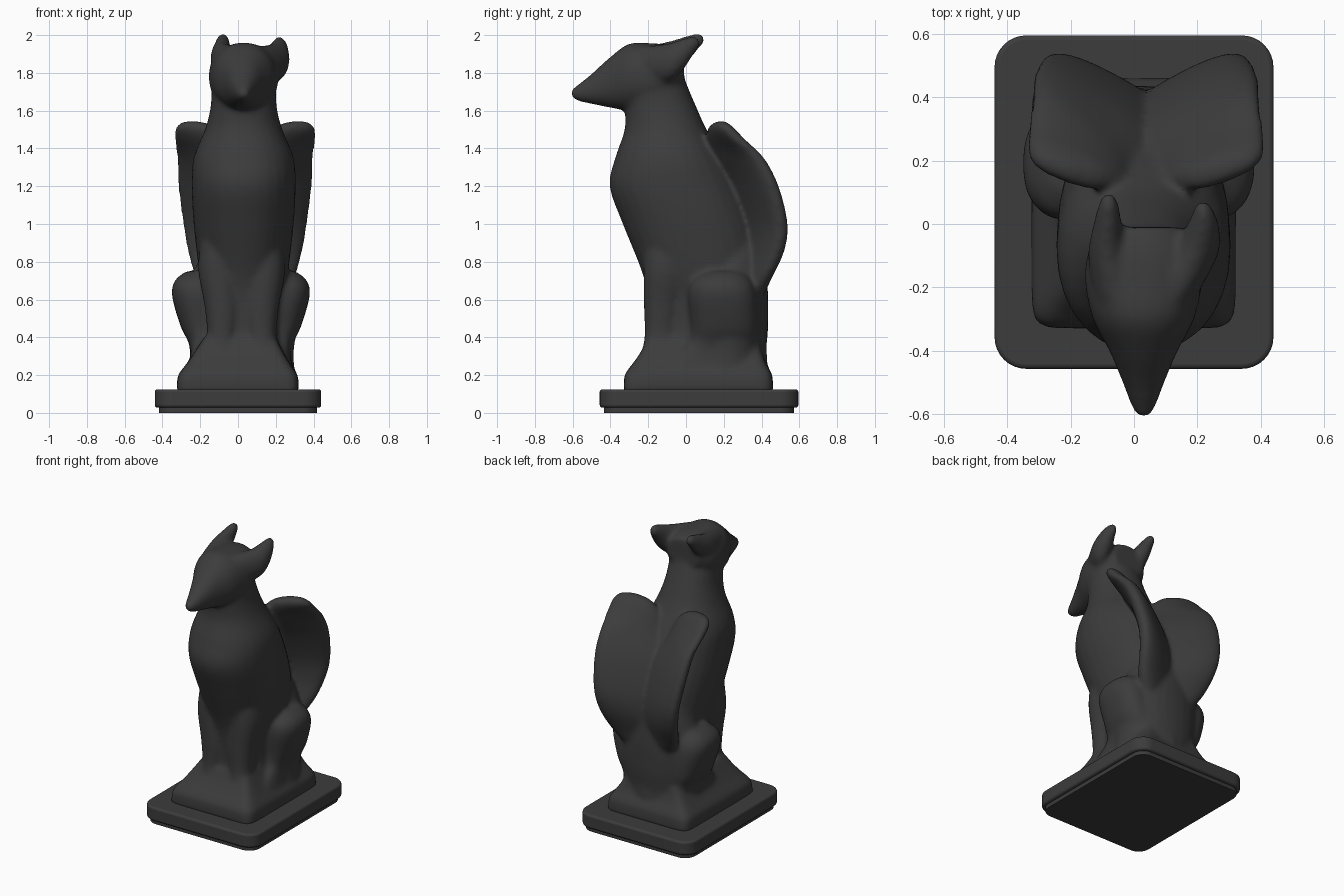
import bpy, bmesh, math
from mathutils import Vector

if "Cube" in bpy.data.objects:
    bpy.data.objects.remove(bpy.data.objects["Cube"])

CX = 0.03  # the sculpted figure sits slightly off the base centre

mat = bpy.data.materials.new("dark_stone")
mat.diffuse_color = (0.045, 0.045, 0.045, 1)
mat.use_nodes = True
mat.node_tree.nodes["Principled BSDF"].inputs["Base Color"].default_value = mat.diffuse_color


def spline(rows, steps=4):
    """Catmull-Rom interpolation through rows of ring parameters."""
    out = []
    for i in range(len(rows) - 1):
        p0, p1 = rows[max(i - 1, 0)], rows[i]
        p2, p3 = rows[i + 1], rows[min(i + 2, len(rows) - 1)]
        for s in range(steps):
            t = s / steps
            out.append([b + 0.5 * t * (c - a + t * (2 * a - 5 * b + 4 * c - d + t * (3 * (b - c) + d - a)))
                        for a, b, c, d in zip(p0, p1, p2, p3)])
    return out + [list(rows[-1])]


def loft(bm, rows, power=2.0, n=28, steps=4):
    """Skin superellipse rings: each row is centre, u half-axis, v half-axis."""
    loops = []
    for r in spline(rows, steps):
        c, u, v = Vector(r[0:3]), Vector(r[3:6]), Vector(r[6:9])
        loop = []
        for k in range(n):
            a = 2 * math.pi * k / n
            x, y = math.cos(a), math.sin(a)
            x = math.copysign(abs(x) ** (2 / power), x)
            y = math.copysign(abs(y) ** (2 / power), y)
            loop.append(bm.verts.new(c + u * x + v * y))
        loops.append(loop)
    for a, b in zip(loops, loops[1:]):
        for k in range(n):
            bm.faces.new((a[k], a[(k + 1) % n], b[(k + 1) % n], b[k]))
    bm.faces.new(loops[0])
    bm.faces.new(loops[-1])


def level(z, x0, x1, y0, y1):
    """Horizontal ring from its extents."""
    return ((x0 + x1) / 2, (y0 + y1) / 2, z, (x1 - x0) / 2, 0, 0, 0, (y1 - y0) / 2, 0)


def upright(y, x, hw, z0, z1):
    """Ring facing along y, from its extents."""
    return (x, y, (z0 + z1) / 2, hw, 0, 0, 0, 0, (z1 - z0) / 2)


def blade(z, root, tip, t, s):
    """Wing section: flattened ellipse from root to tip."""
    cx = CX if s > 0 else CX + 0.015
    a, b = Vector((s * root[0] + cx, root[1], z)), Vector((s * tip[0] + cx, tip[1], z))
    u = (b - a) / 2
    v = Vector((-u.y, u.x, 0)).normalized() * t
    return (*((a + b) / 2), *u, *v)


bm = bmesh.new()

# torso and neck
body = [(0.18, -.26, .43, .27), (0.3, -.21, .43, .22), (0.42, -.19, .42, .19), (0.6, -.20, .42, .20),
        (0.75, -.235, .41, .235), (1.0, -.335, .36, .265), (1.2, -.405, .28, .275), (1.35, -.375, .2, .265),
        (1.5, -.325, .11, .205), (1.62, -.325, .055, .175), (1.75, -.33, 0, .168), (1.86, -.31, -.04, .14)]
loft(bm, [level(z, CX - w, CX + w, f, b) for z, f, b, w in body], 2.15)

# rounded rump
rump = [(.16, -.05, .45, .29), (.3, .0, .425, .275), (.45, .02, .435, .29), (.62, .02, .435, .30),
        (.76, .06, .425, .25), (.92, .12, .41, .17), (1.05, .2, .36, .08)]
loft(bm, [level(z, .02 - w, .02 + w, f, b) for z, f, b, w in rump], 2.1)

# ground block under the feet
loft(bm, [level(.11, -.325, .323, -.33, .462), level(.19, -.32, .318, -.327, .458),
          level(.225, -.30, .30, -.31, .445), level(.27, -.265, .27, -.275, .42),
          level(.33, -.225, .235, -.235, .40), level(.4, -.18, .2, -.2, .39)], 12, 64)

# head with snout
loft(bm, [upright(-.61, CX, .02, 1.675, 1.71), upright(-.57, CX, .04, 1.65, 1.74),
          upright(-.5, CX, .066, 1.635, 1.795), upright(-.4, CX, .108, 1.615, 1.885),
          upright(-.3, CX, .16, 1.60, 1.955), upright(-.18, CX, .185, 1.6, 1.957),
          upright(-.08, CX, .172, 1.65, 1.948), upright(-.01, CX, .12, 1.73, 1.925)], 2.15)

# ears
loft(bm, [upright(-.24, -.05, .075, 1.75, 1.94), upright(-.1, -.085, .06, 1.79, 1.965),
          upright(.0, -.083, .045, 1.85, 1.995), upright(.06, -.08, .033, 1.92, 2.01),
          upright(.095, -.08, .018, 1.955, 1.998)], 2)
loft(bm, [upright(-.24, .11, .08, 1.74, 1.94), upright(-.1, .19, .075, 1.75, 1.955),
          upright(-.02, .215, .056, 1.81, 1.98), upright(.035, .22, .036, 1.89, 1.993),
          upright(.07, .215, .018, 1.935, 1.985)], 2)

wing = [(1.545, (.25, .17), (.335, .20), .02), (1.51, (.15, .14), (.375, .23), .05),
        (1.45, (.09, .13), (.378, .29), .06), (1.35, (.05, .15), (.36, .40), .062),
        (1.2, (-.02, .22), (.355, .475), .066), (1.0, (-.05, .29), (.33, .52), .066),
        (.85, (-.05, .32), (.305, .495), .066), (.7, (-.04, .31), (.26, .42), .06),
        (.56, (0, .28), (.16, .36), .05)]
haunch = [(.15, .14, .29, -.25, .36), (.24, .12, .275, -.2, .36), (.32, .1, .265, -.07, .37),
          (.38, .08, .28, .01, .37), (.46, .06, .32, .025, .38), (.62, .06, .365, .01, .375),
          (.7, .07, .35, .03, .35), (.75, .1, .29, .1, .3)]
leg = [(.15, .04, .27, -.31, -.1), (.25, .03, .225, -.265, -.08), (.38, .03, .185, -.222, -.05),
       (.55, .01, .195, -.222, -.03), (.75, .01, .23, -.225, .02), (.9, .02, .22, -.22, .05)]
for s in (-1, 1):
    # wings
    loft(bm, [blade(*w, s) for w in wing], 2.4)
    # haunches with hind feet
    loft(bm, [level(z, *sorted((s * a + .015, s * b + .015)), f, k) for z, a, b, f, k in haunch], 2.4)
    # front legs
    loft(bm, [level(z, *sorted((s * a + .02, s * b + .02)), f, k) for z, a, b, f, k in leg], 2.2)

bmesh.ops.recalc_face_normals(bm, faces=bm.faces)
me = bpy.data.meshes.new("seated_winged_beast")
bm.to_mesh(me)
bm.free()
statue = bpy.data.objects.new("seated_winged_beast", me)
bpy.context.collection.objects.link(statue)
me.materials.append(mat)

# fuse the parts into one soft sculpted skin
rm = statue.modifiers.new("fuse", 'REMESH')
rm.mode = 'VOXEL'
rm.voxel_size = 0.013
rm.use_smooth_shade = True
sm = statue.modifiers.new("soften", 'SMOOTH')
sm.factor = 0.5
sm.iterations = 12


def slab(name, x, y0, y1, z0, z1, radius, edge):
    """Rounded-corner slab."""
    b = bmesh.new()
    bmesh.ops.create_cube(b, size=1)
    for v in b.verts:
        v.co = Vector((v.co.x * 2 * x, (y0 + y1) / 2 + v.co.y * (y1 - y0), (z0 + z1) / 2 + v.co.z * (z1 - z0)))
    up = [e for e in b.edges if abs(e.verts[0].co.z - e.verts[1].co.z) > 0.01]
    bmesh.ops.bevel(b, geom=up, offset=radius, segments=8, profile=0.5, affect='EDGES')
    m = bpy.data.meshes.new(name)
    b.to_mesh(m)
    b.free()
    o = bpy.data.objects.new(name, m)
    bpy.context.collection.objects.link(o)
    m.materials.append(mat)
    if edge:
        bv = o.modifiers.new("edge", 'BEVEL')
        bv.width = edge
        bv.segments = 3
        bv.limit_method = 'ANGLE'
        bv.angle_limit = math.radians(40)
    bpy.ops.object.select_all(action='DESELECT')
    o.select_set(True)
    bpy.context.view_layer.objects.active = o
    bpy.ops.object.shade_smooth_by_angle(angle=math.radians(35))


# base plates
slab("base_slab", .44, -.457, .595, .028, .125, .1, .014)
slab("base_foot", .418, -.435, .573, 0, .03, .08, 0)
